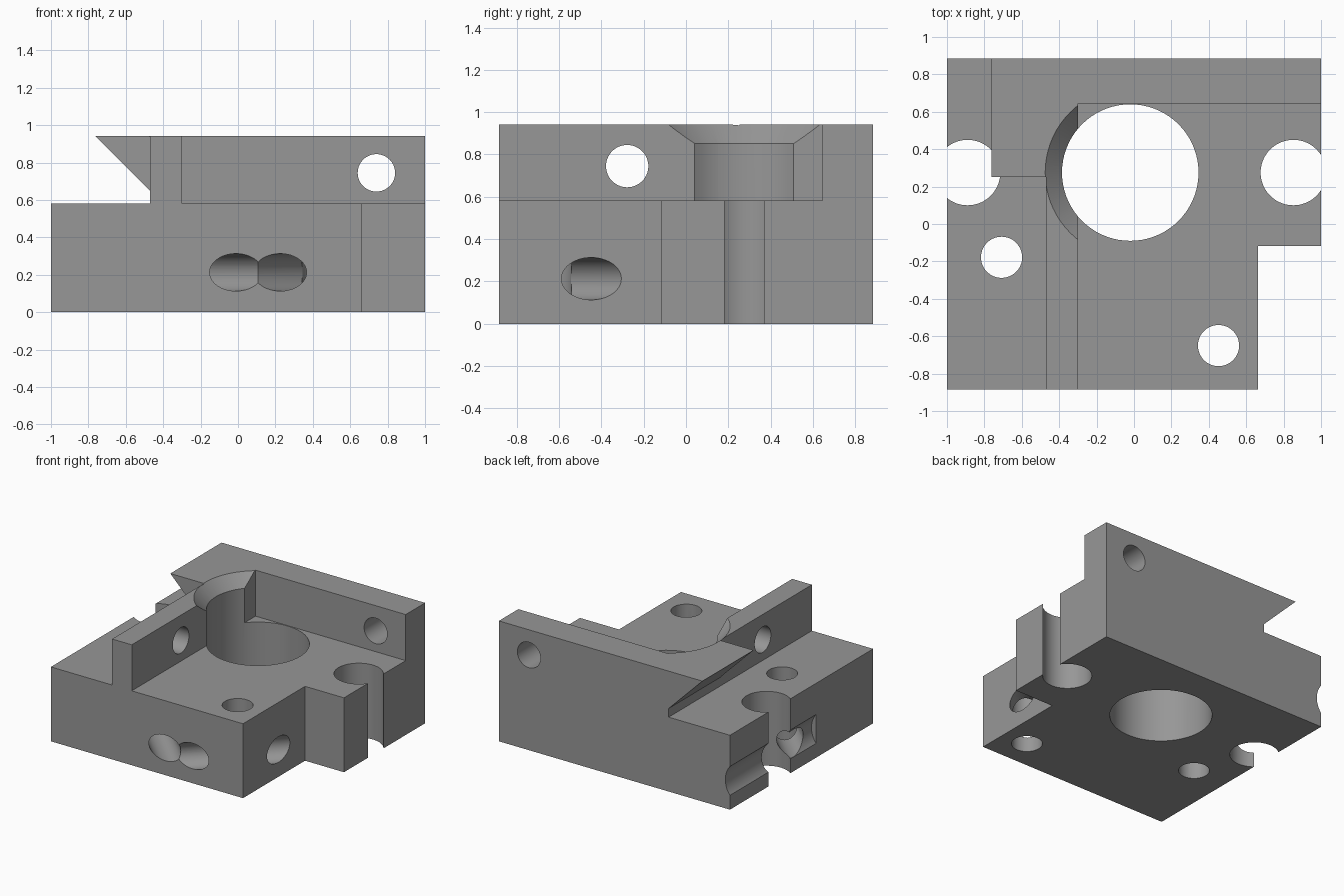
import bpy, bmesh, math
from mathutils import Vector

if "Cube" in bpy.data.objects:
    bpy.data.objects.remove(bpy.data.objects["Cube"])

D = 0.885      # half depth
FLOOR = 0.582  # height of the lower deck
TOP = 0.942

grey = bpy.data.materials.new("machined grey")
grey.diffuse_color = (0.31, 0.31, 0.31, 1)
grey.use_nodes = True
grey.node_tree.nodes["Principled BSDF"].inputs["Base Color"].default_value = grey.diffuse_color


def make(name, bm):
    bmesh.ops.recalc_face_normals(bm, faces=bm.faces[:])
    me = bpy.data.meshes.new(name)
    bm.to_mesh(me)
    bm.free()
    ob = bpy.data.objects.new(name, me)
    bpy.context.collection.objects.link(ob)
    return ob


def prism(name, pts, offset):
    """Extrude a closed 3D outline along an offset."""
    bm = bmesh.new()
    face = bm.faces.new([bm.verts.new(p) for p in pts])
    ext = bmesh.ops.extrude_face_region(bm, geom=[face])
    verts = [v for v in ext["geom"] if isinstance(v, bmesh.types.BMVert)]
    bmesh.ops.translate(bm, verts=verts, vec=offset)
    return make(name, bm)


def box(name, lo, hi):
    x0, y0, z0 = lo
    x1, y1, z1 = hi
    return prism(name, [(x0, y0, z0), (x1, y0, z0), (x1, y1, z0), (x0, y1, z0)],
                 (0, 0, z1 - z0))


def rod(name, a, b, r, r2=None, clip_x=None):
    """Cylinder or cone from a to b, optionally clipped to x < clip_x."""
    a, b = Vector(a), Vector(b)
    bm = bmesh.new()
    bmesh.ops.create_cone(bm, cap_ends=True, segments=72, radius1=r,
                          radius2=r if r2 is None else r2, depth=(b - a).length)
    rot = (b - a).to_track_quat('Z', 'Y').to_matrix()
    bmesh.ops.rotate(bm, verts=bm.verts[:], matrix=rot)
    bmesh.ops.translate(bm, verts=bm.verts[:], vec=(a + b) / 2)
    if clip_x is not None:
        geom = bm.verts[:] + bm.edges[:] + bm.faces[:]
        cut = bmesh.ops.bisect_plane(bm, geom=geom, plane_co=(clip_x, 0, 0),
                                     plane_no=(1, 0, 0), clear_outer=True)
        edges = [e for e in cut["geom_cut"] if isinstance(e, bmesh.types.BMEdge)]
        bmesh.ops.contextual_create(bm, geom=edges)
    return make(name, bm)


# Main block with the front right corner stepped back
block = prism("mounting_block", [(-1, -D, 0), (0.663, -D, 0), (0.663, -0.118, 0),
                                 (1, -0.118, 0), (1, D, 0), (-1, D, 0)], (0, 0, TOP))

cutters = [
    # Open deck in front of the back wall and right of the rail
    box("deck_cut", (-0.3, -1, FLOOR), (1.1, 0.645, 1.1)),
    # Lower ledge left of the rail, then the undercut dovetail behind it
    box("ledge_cut", (-1.1, -1, FLOOR), (-0.47, 0.252, 1.1)),
    prism("dovetail_cut", [(-1.1, 0.2, FLOOR), (-0.47, 0.2, FLOOR), (-0.47, 0.2, 0.65),
                           (-0.862, 0.2, 1.042), (-1.1, 0.2, 1.042)], (0, 0.9, 0)),
    # Main bore and the countersink in the rail
    rod("bore_cut", (-0.02, 0.275, -0.1), (-0.02, 0.275, 1.1), 0.365),
    rod("countersink_cut", (-0.02, 0.275, 0.842), (-0.02, 0.275, 0.972),
        0.355, 0.485, clip_x=-0.298),
    # Open-sided slots left and right
    rod("right_slot_cut", (0.852, 0.275, -0.1), (0.852, 0.275, 0.75), 0.175),
    rod("left_slot_cut", (-0.89, 0.275, -0.1), (-0.89, 0.275, 0.75), 0.175),
    # Vertical bolt holes
    rod("left_bolt_cut", (-0.708, -0.178, -0.1), (-0.708, -0.178, 0.75), 0.11),
    rod("front_bolt_cut", (0.452, -0.65, -0.1), (0.452, -0.65, 0.75), 0.11),
    # Cross holes through the rail and the back wall
    rod("rail_hole_cut", (-0.6, -0.278, 0.745), (-0.2, -0.278, 0.745), 0.1),
    rod("wall_hole_cut", (0.74, 0.5, 0.745), (0.74, 1.0, 0.745), 0.1),
    # Diagonal drillings
    rod("long_drill_cut", (0.19, -1.085, 0.213), (-1.21, 0.315, 0.213), 0.1),
    rod("short_drill_cut", (0.025, -1.085, 0.213), (0.81, -0.30, 0.213), 0.1),
    # Shallow round groove along the left side
    rod("side_groove_cut", (-1.14, -0.18, 0.225), (-1.14, 1.0, 0.225), 0.18),
]

for c in cutters:
    c.hide_render = True
    mod = block.modifiers.new(c.name, 'BOOLEAN')
    mod.operation = 'DIFFERENCE'
    mod.solver = 'EXACT'
    mod.object = c

# Bake the cuts and clear away the cutters
dg = bpy.context.evaluated_depsgraph_get()
final = bpy.data.meshes.new_from_object(block.evaluated_get(dg))
block.modifiers.clear()
block.data = final
for c in cutters:
    bpy.data.objects.remove(c)

final.materials.clear()
final.materials.append(grey)
for p in final.polygons:
    p.material_index = 0

bpy.context.view_layer.objects.active = block
block.select_set(True)
bpy.ops.object.shade_smooth_by_angle(angle=math.radians(30))
